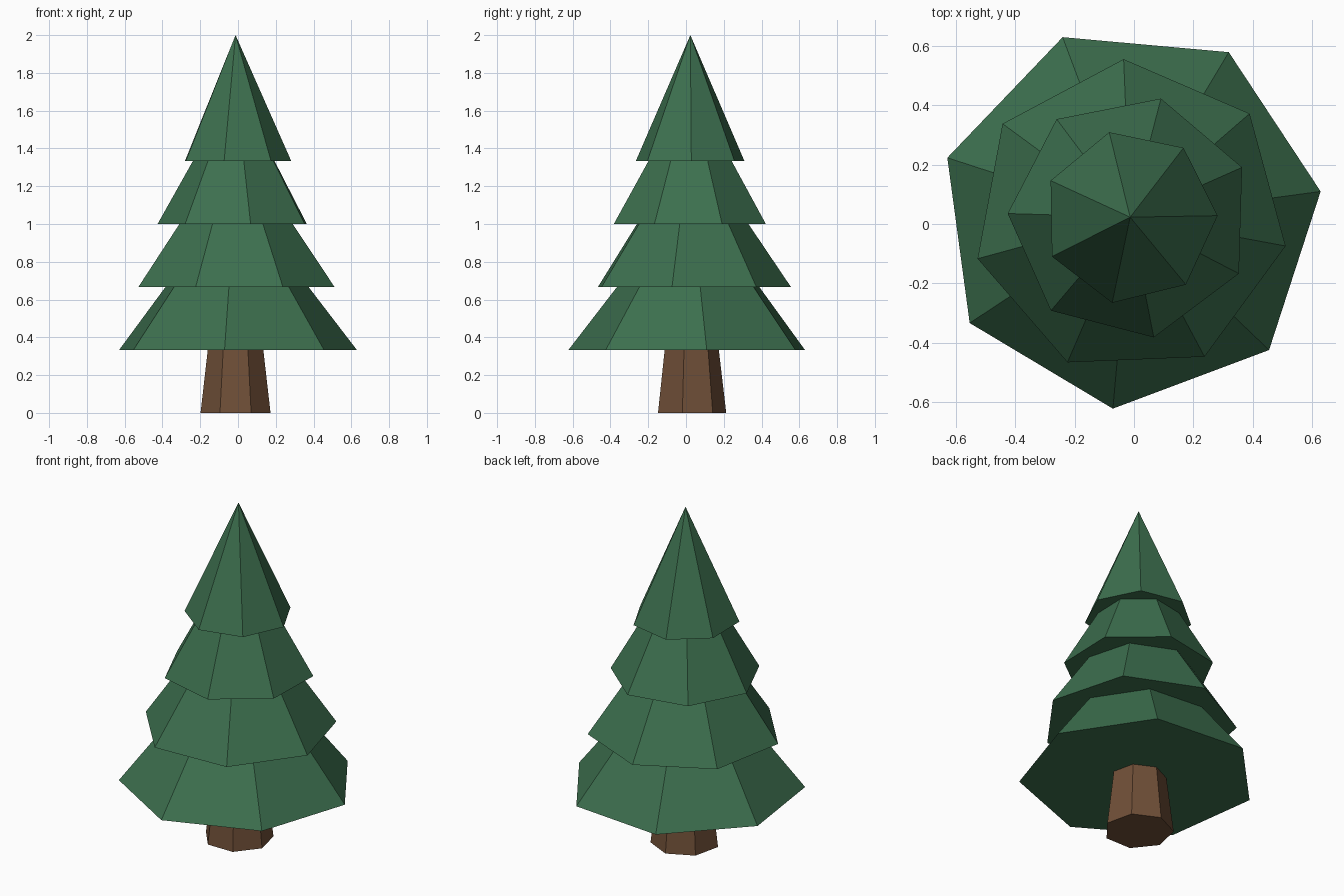
import bpy
import bmesh
from math import cos, sin, pi, radians

SIDES = 7
AXIS_X, AXIS_Y = -0.013, 0.023

cube = bpy.data.objects.get("Cube")
if cube:
    bpy.data.objects.remove(cube, do_unlink=True)


def make_material(name, color):
    mat = bpy.data.materials.new(name)
    mat.use_nodes = True
    mat.diffuse_color = (*color, 1)
    mat.node_tree.nodes["Principled BSDF"].inputs["Base Color"].default_value = (*color, 1)
    return mat


def frustum(name, z0, z1, r0, r1, turn, mat):
    """Seven-sided flat-shaded cone section; r1 = 0 closes to a point."""
    bm = bmesh.new()

    def ring(z, r):
        angles = [radians(turn) + 2 * pi * i / SIDES for i in range(SIDES)]
        return [bm.verts.new((r * cos(a), r * sin(a), z)) for a in angles]

    low = ring(z0, r0)
    bm.faces.new(low[::-1])
    if r1 > 0:
        high = ring(z1, r1)
        bm.faces.new(high)
    else:
        tip = bm.verts.new((0, 0, z1))
    for i in range(SIDES):
        j = (i + 1) % SIDES
        if r1 > 0:
            bm.faces.new((low[i], low[j], high[j], high[i]))
        else:
            bm.faces.new((low[i], low[j], tip))
    mesh = bpy.data.meshes.new(name)
    bm.to_mesh(mesh)
    bm.free()
    mesh.materials.append(mat)
    obj = bpy.data.objects.new(name, mesh)
    obj.location = (AXIS_X, AXIS_Y, 0)
    bpy.context.collection.objects.link(obj)
    return obj


bark = make_material("bark brown", (0.160, 0.078, 0.039))
needles = make_material("needle green", (0.046, 0.160, 0.077))

# Trunk, tapering up into the lowest tier
frustum("trunk", 0, 0.34, 0.19, 0.15, 90, bark)

# Foliage tiers, each twisted about the trunk and tucked into the next
STEP = 1 / 3
tiers = [
    ("lowest_foliage", 0.648, 0.39, 7.7),
    ("lower_foliage", 0.533, 0.308, -10.5),
    ("upper_foliage", 0.413, 0.226, 24),
]
for i, (name, r0, r1, turn) in enumerate(tiers):
    z0 = STEP * (i + 1)
    frustum(name, z0, z0 + STEP, r0, r1, turn, needles)

# Pointed crown
frustum("crown_foliage", STEP * 4, 2, 0.295, 0, 1, needles)
